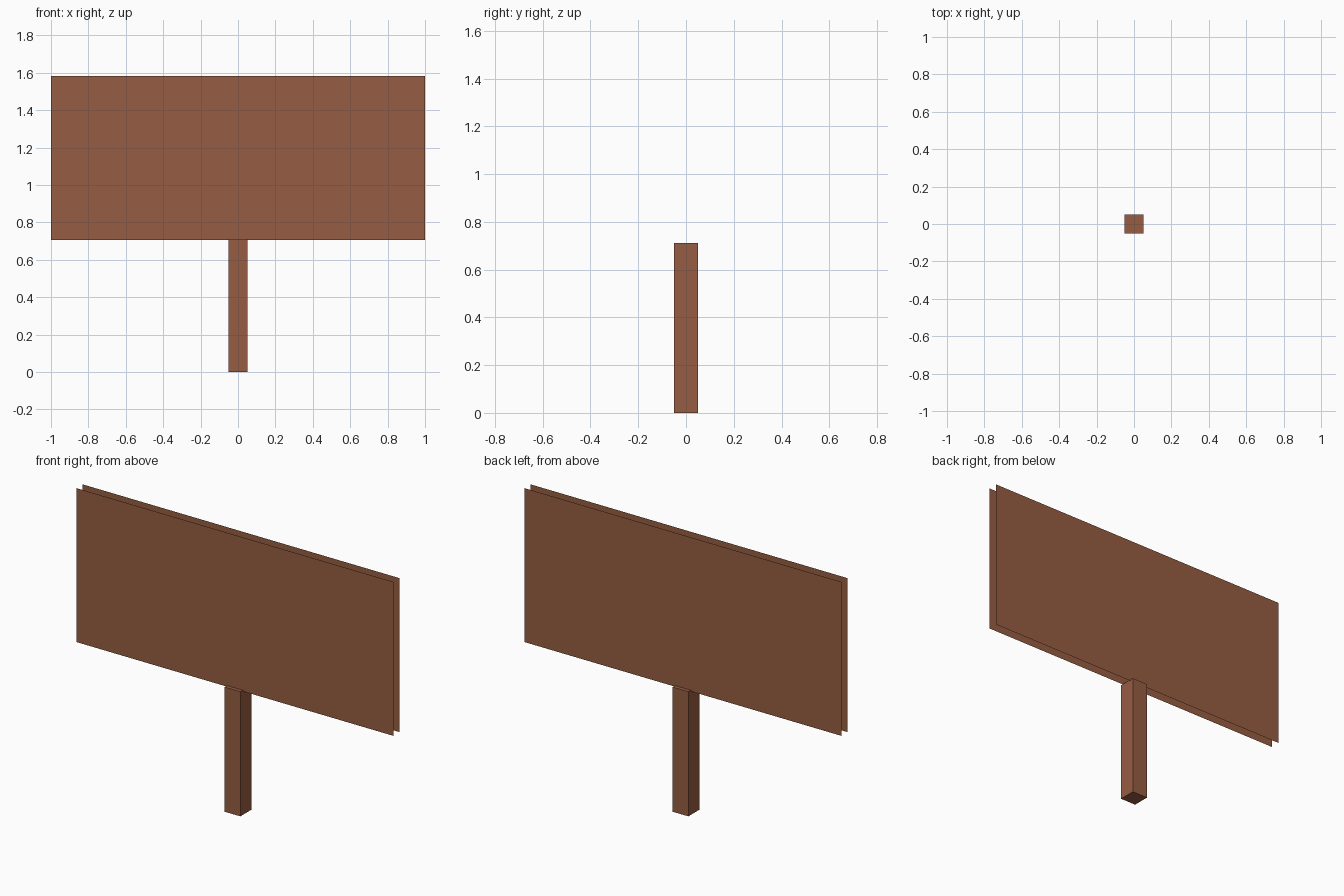
import bpy, bmesh

if "Cube" in bpy.data.objects:
    bpy.data.objects.remove(bpy.data.objects["Cube"])

wood = bpy.data.materials.new("brown wood")
wood.diffuse_color = (0.305, 0.107, 0.054, 1)
wood.use_nodes = True
wood.node_tree.nodes["Principled BSDF"].inputs["Base Color"].default_value = wood.diffuse_color


def make_object(name, bm):
    mesh = bpy.data.meshes.new(name)
    bm.to_mesh(mesh)
    bm.free()
    mesh.materials.append(wood)
    obj = bpy.data.objects.new(name, mesh)
    bpy.context.collection.objects.link(obj)
    return obj


# Square post standing on the ground
W, POST_TOP = 0.1, 0.711
bm = bmesh.new()
bmesh.ops.create_cube(bm, size=1)
for v in bm.verts:
    v.co.x *= W
    v.co.y *= W
    v.co.z = (v.co.z + 0.5) * POST_TOP
make_object("post", bm)

# Two paper-thin sign panels, one facing each way, with open edges
BOTTOM, TOP, GAP = 0.705, 1.583, 0.028
for name, side in (("front_panel", -1), ("back_panel", 1)):
    bm = bmesh.new()
    corners = [(-1, BOTTOM), (1, BOTTOM), (1, TOP), (-1, TOP)]
    bm.faces.new([bm.verts.new((-side * x, side * GAP, z)) for x, z in corners])
    make_object(name, bm)
